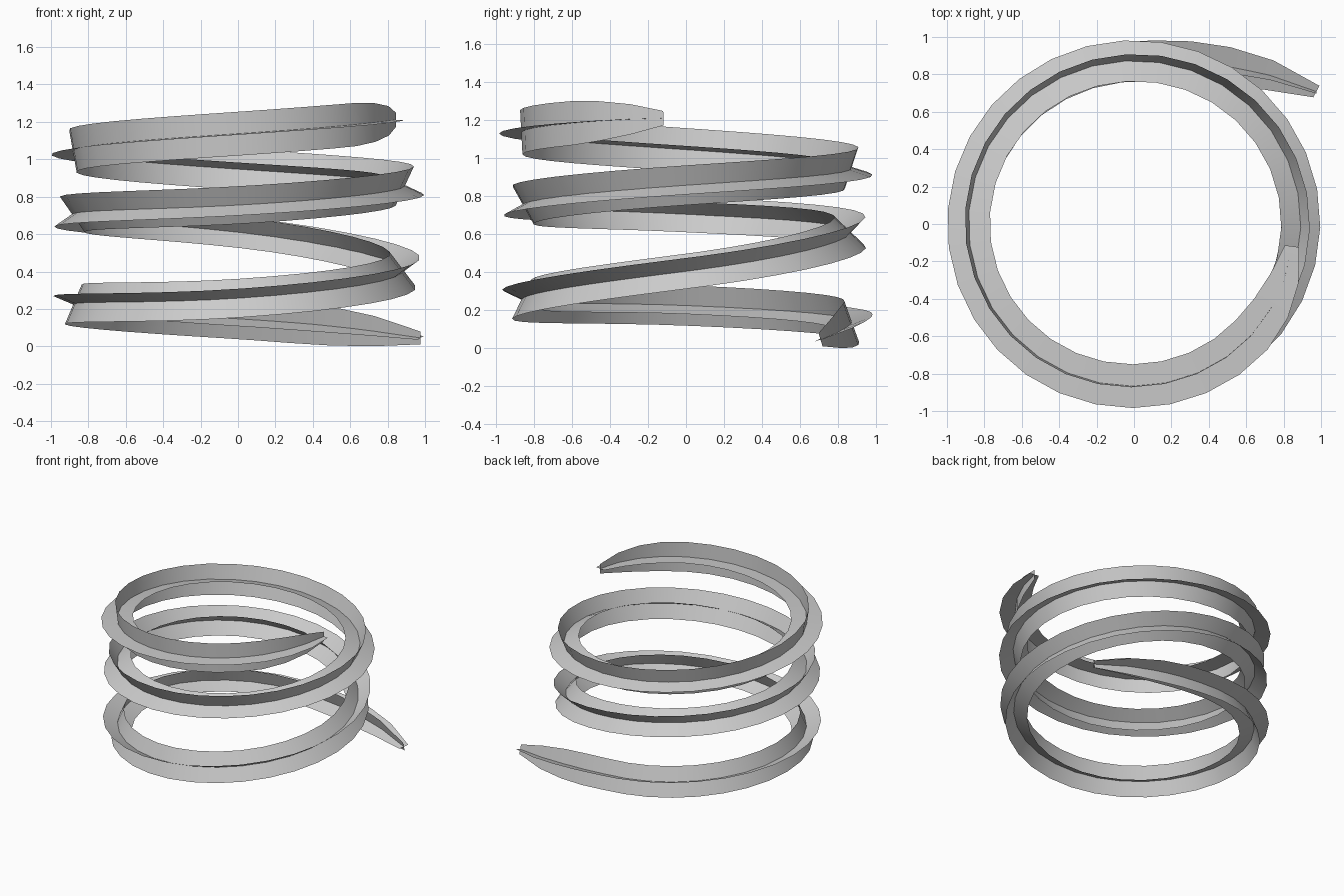
import bpy, bmesh
from math import radians, sin, cos
from mathutils import Vector

if "Cube" in bpy.data.objects:
    bpy.data.objects.remove(bpy.data.objects["Cube"])

# Path keys: angle, radius, height, twist, half width
KEYS = [
    (36, 1.205, 0.045, 15, 0.036),
    (51, 1.045, 0.090, 17, 0.095),
    (68, 0.930, 0.122, 19, 0.115),
    (90, 0.870, 0.147, 20, 0.115),
    (180, 0.882, 0.225, 23, 0.115),
    (270, 0.865, 0.257, 26, 0.115),
    (360, 0.882, 0.405, 37, 0.115),
    (450, 0.865, 0.610, 46, 0.115),
    (540, 0.888, 0.705, 55, 0.115),
    (630, 0.860, 0.755, 61, 0.115),
    (720, 0.892, 0.858, 65, 0.115),
    (810, 0.873, 0.947, 72, 0.115),
    (900, 0.885, 1.045, 80, 0.115),
    (990, 0.867, 1.137, 87, 0.117),
    (1034, 0.865, 1.183, 89, 0.117),
    (1056, 0.857, 1.203, 90, 0.090),
    (1072, 0.853, 1.211, 90, 0.038),
]


def sample(a):
    """Smooth cubic interpolation of the keys at angle a."""
    i = 0
    while i < len(KEYS) - 2 and a > KEYS[i + 1][0]:
        i += 1
    k0, k1 = KEYS[i], KEYS[i + 1]
    kp, kn = KEYS[max(i - 1, 0)], KEYS[min(i + 2, len(KEYS) - 1)]
    h = k1[0] - k0[0]
    t = (a - k0[0]) / h
    out = []
    for c in range(1, 5):
        m0 = (k1[c] - kp[c]) / (k1[0] - kp[0]) * h
        m1 = (kn[c] - k0[c]) / (kn[0] - k0[0]) * h
        v = ((2*t**3 - 3*t**2 + 1) * k0[c] + (t**3 - 2*t**2 + t) * m0
             + (3*t**2 - 2*t**3) * k1[c] + (t**3 - t**2) * m1)
        out.append(v)
    out[3] = min(out[3], 0.117)
    return out


def point(a):
    r, z = sample(a)[:2]
    return Vector((r * cos(radians(a)), r * sin(radians(a)), z))


def strip(name, offset, steps=88):
    """Flat ribbon following the coil, turned by offset about its path."""
    bm = bmesh.new()
    prev = None
    first, last = KEYS[0][0], KEYS[-1][0]
    for i in range(steps + 1):
        a = first + (last - first) * i / steps
        _, _, twist, half = sample(a)
        tangent = (point(min(a + 1, last)) - point(max(a - 1, first))).normalized()
        side = tangent.cross(Vector((0, 0, 1))).normalized()
        up = side.cross(tangent)
        ang = radians(twist + offset)
        d = (side * cos(ang) + up * sin(ang)) * half
        p = point(a)
        row = [bm.verts.new(p - d), bm.verts.new(p + d)]
        if prev:
            bm.faces.new((prev[0], prev[1], row[1], row[0])).smooth = True
        prev = row
    mesh = bpy.data.meshes.new(name)
    bm.to_mesh(mesh)
    bm.free()
    ob = bpy.data.objects.new(name, mesh)
    bpy.context.collection.objects.link(ob)


# Two crossed ribbons make the coiled vine
strip("vine_ribbon_a", 0)
strip("vine_ribbon_b", -90)
